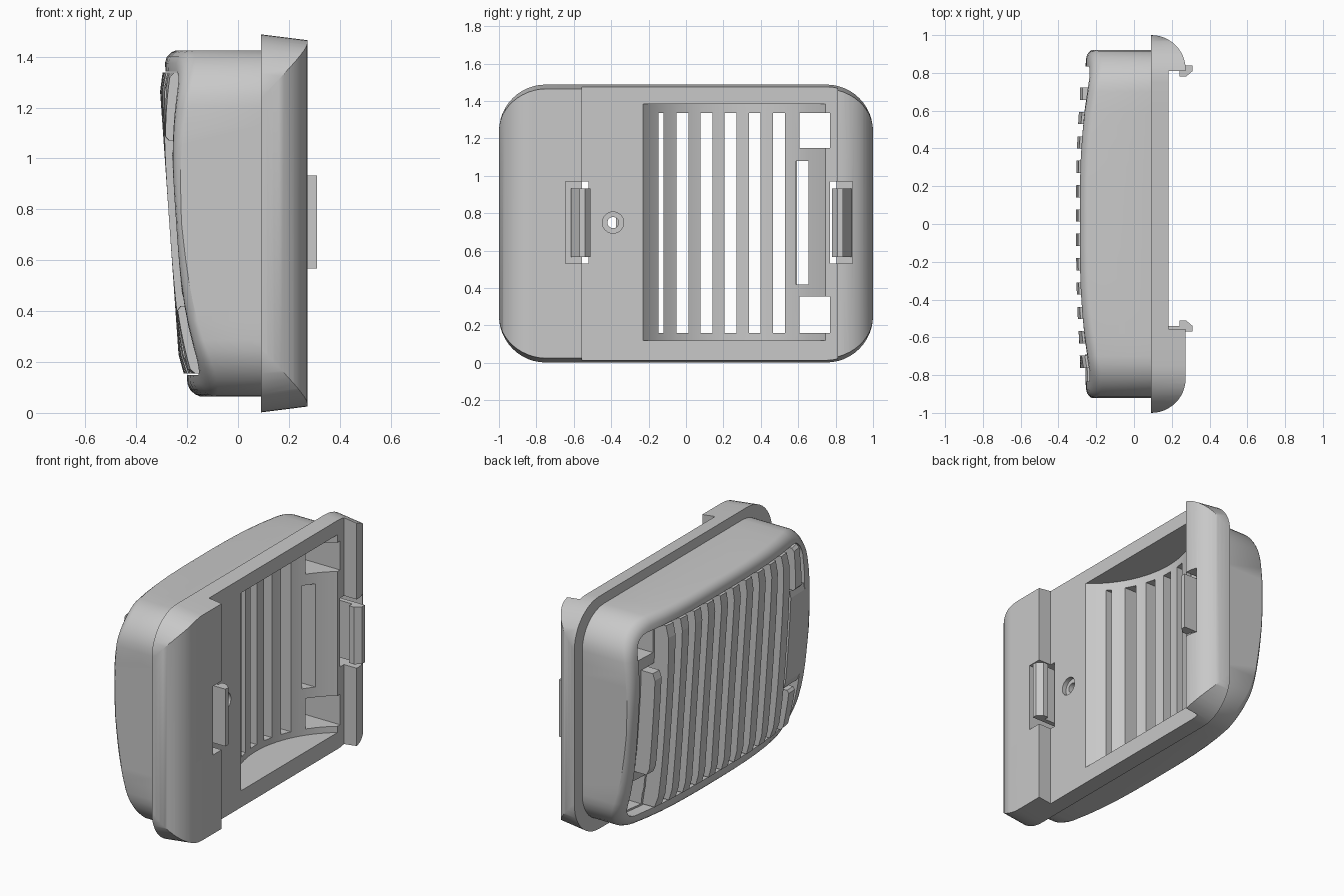
import bpy, bmesh, math

if "Cube" in bpy.data.objects:
    bpy.data.objects.remove(bpy.data.objects["Cube"], do_unlink=True)

grey = bpy.data.materials.new("plain grey")
grey.use_nodes = True
GREY = (0.58, 0.58, 0.58, 1)
grey.diffuse_color = GREY
grey.node_tree.nodes["Principled BSDF"].inputs["Base Color"].default_value = GREY

MID = 0.745  # height of the centre


def edge_x(y, z):
    """Front edge of the shell: leans back downwards, falls away at corners."""
    v = z - MID
    return -0.222 - 0.07 * v + 0.085 * abs(y / 0.92) ** 3 * abs(v / 0.6) ** 3


def make(name, rings):
    """Skin a list of equal rings, with caps on both ends."""
    bm = bmesh.new()
    loops = [[bm.verts.new(p) for p in ring] for ring in rings]
    n = len(loops[0])
    for a, b in zip(loops, loops[1:]):
        for i in range(n):
            j = (i + 1) % n
            bm.faces.new((a[i], a[j], b[j], b[i]))
    bm.faces.new(loops[0])
    bm.faces.new(loops[-1])
    bmesh.ops.recalc_face_normals(bm, faces=bm.faces)
    me = bpy.data.meshes.new(name)
    bm.to_mesh(me)
    bm.free()
    me.materials.append(grey)
    ob = bpy.data.objects.new(name, me)
    bpy.context.scene.collection.objects.link(ob)
    return ob


def outline(hy, hz, r, steps=8, side=12):
    """Rounded rectangle in y and z, with points along its sides."""
    corners = []
    for k, (sy, sz) in enumerate(((1, 1), (-1, 1), (-1, -1), (1, -1))):
        for i in range(steps + 1):
            a = math.pi / 2 * (k + i / steps)
            corners.append((sy * (hy - r) + r * math.cos(a), MID + sz * (hz - r) + r * math.sin(a)))
    pts = []
    for i, p in enumerate(corners):
        pts.append(p)
        if i % (steps + 1) == steps:
            q = corners[(i + 1) % len(corners)]
            for s in range(1, side):
                t = s / side
                pts.append((p[0] + (q[0] - p[0]) * t, p[1] + (q[1] - p[1]) * t))
    return pts


def prism_z(name, xy, z0, z1):
    return make(name, [[(x, y, z) for x, y in xy] for z in (z0, z1)])


def box(name, x0, x1, y0, y1, z0, z1):
    return prism_z(name, [(x0, y0), (x1, y0), (x1, y1), (x0, y1)], z0, z1)


def rod(name, y, z, r, x0, x1):
    circle = [(y + r * math.cos(math.tau * i / 32), z + r * math.sin(math.tau * i / 32)) for i in range(32)]
    return make(name, [[(x, a, b) for a, b in circle] for x in (x0, x1)])


def combine(ob, tool, operation):
    """Apply a boolean and throw the tool away."""
    mod = ob.modifiers.new("boolean", 'BOOLEAN')
    mod.operation, mod.solver, mod.object = operation, 'EXACT', tool
    bpy.context.view_layer.update()
    graph = bpy.context.evaluated_depsgraph_get()
    me = bpy.data.meshes.new_from_object(ob.evaluated_get(graph))
    ob.modifiers.clear()
    ob.data = me
    bpy.data.objects.remove(tool, do_unlink=True)


def strip(name, y0, y1, z0, z1, lift, round_end=0.015):
    """Bar running up the front that follows the shell's curve."""
    rings = []
    for i in range(17):
        t = i / 16
        z = z0 + (z1 - z0) * t
        drop = round_end if i in (0, 16) else 0
        rings.append([(-0.1, y0, z), (edge_x(y0, z) - lift + drop, y0, z),
                      (edge_x(y1, z) - lift + drop, y1, z), (-0.1, y1, z)])
    return make(name, rings)


# Shell: straight walls, front edge rounded most at top and bottom, sunken panel
HY, HZ, RIM = 0.92, 0.68, 0.021
rings = [[(0.12, y, z) for y, z in outline(HY, HZ, 0.22)]]
for inset, fall in ((0, 1), (0.008, 0.6), (0.025, 0.2), (0.05, 0)):
    rings.append([(edge_x(y, z) - RIM + fall * (RIM + 0.025 * abs(z - MID) / HZ), y, z)
                  for y, z in outline(HY - inset, HZ - inset, 0.22 - inset)])
panel = outline(0.835, 0.597, 0.1)
rings.append([(edge_x(y, z) - RIM, y, z) for y, z in panel])
for scale in (1, 0.8, 0.6, 0.4, 0.2, 0.02):
    ring = [(y * scale, MID + (z - MID) * scale) for y, z in panel]
    rings.append([(edge_x(y, z) + 0.05, y, z) for y, z in ring])
shell = make("shell", rings)

# Back flange: tapered rounded plate with quarter-round ends
flange = make("back_flange", [[(x, y, z) for y, z in outline(1, h, 0.25, 12)]
                              for x, h in ((0.09, 0.743), (0.273, 0.72))])
arc = [math.pi / 2 * i / 12 for i in range(13)]
profile = [(0.09 + 0.183 * math.sin(a), 0.82 + 0.18 * math.cos(a)) for a in arc]
profile = [(0, 1)] + profile + [(x, -y) for x, y in reversed(profile)] + [(0, -1)]
combine(flange, prism_z("end_rounding", profile, -0.2, 1.7), 'INTERSECT')
BACK = 0.183
combine(flange, box("strap_channel", BACK, 0.5, -0.555, 0.81, -0.2, 1.7), 'DIFFERENCE')
combine(shell, flange, 'UNION')

# Hollow with a circular inner wall
HALF, SAG, HOLLOW_Y = 0.4875, 0.24, 0.2575
radius = (HALF ** 2 + SAG ** 2) / (2 * SAG)
sweep = math.asin(HALF / radius)
hollow = [(0.4, HOLLOW_Y - HALF)]
for i in range(25):
    a = sweep * (i / 12 - 1)
    hollow.append((BACK - SAG + radius * (1 - math.cos(a)), HOLLOW_Y + radius * math.sin(a)))
hollow.append((0.4, HOLLOW_Y + HALF))
cutters = [prism_z("hollow", hollow, 0.12, 1.385)]

# Vent slots between the bars, and corner windows
PITCH, BAR = 0.129, 0.065
centres = [0.69 - PITCH * i for i in range(12)]
for c in centres[1:6]:
    cutters.append(box("slot", -0.5, 0.4, c - PITCH + BAR / 2, c - BAR / 2, 0.16, 1.335))
cutters.append(box("end_slot", -0.5, 0.4, -0.147, -0.12, 0.16, 1.335))
cutters.append(box("short_slot", -0.5, 0.4, 0.588, 0.655, 0.42, 1.08))
for z0, z1 in ((0.16, 0.355), (1.15, 1.335)):
    cutters.append(box("window", -0.5, 0.4, 0.607, 0.77, z0, z1))

# Clip pockets, each with a deeper inner part, and the screw hole
for x0, y0, y1 in ((0, -0.645, -0.52), (-0.2, -0.555, -0.52), (0, 0.77, 0.89), (-0.2, 0.77, 0.805)):
    cutters.append(box("clip_pocket", x0, 0.5, y0, y1, 0.53, 0.97))
cutters.append(rod("screw_hole", -0.39, 0.75, 0.03, -0.5, 0.5))
cutters.append(rod("screw_recess", -0.39, 0.75, 0.057, 0.155, 0.5))
for tool in cutters:
    combine(shell, tool, 'DIFFERENCE')

# Front bars: a short one at one end, a pair of pads at the other
for i, c in enumerate(centres):
    spans = [(0.155, 1.338)]
    if i == 0:
        spans = [(0.42, 1.08)]
    elif i == 11:
        spans = [(0.155, 0.42), (1.07, 1.338)]
    for z0, z1 in spans:
        strip("front_bar", c - BAR / 2, c + BAR / 2, z0, z1, 0.048)
strip("rim_bulge", -0.845, -0.69, 0.43, 1.06, RIM, 0.01)

# Spring clips with hooked tips
hook = [(-0.03, -0.615), (0.02, -0.615), (0.1, -0.57), (0.31, -0.57), (0.31, -0.54), (0.275, -0.51),
        (0.24, -0.51), (0.24, -0.54), (-0.03, -0.54)]
prism_z("front_clip", hook, 0.567, 0.933)
prism_z("rear_clip", [(x, 0.27 - y) for x, y in hook], 0.567, 0.933)

# Smooth shading that keeps the hard edges
bpy.ops.object.select_all(action='DESELECT')
shell.select_set(True)
bpy.context.view_layer.objects.active = shell
bpy.ops.object.shade_smooth_by_angle(angle=math.radians(30))
